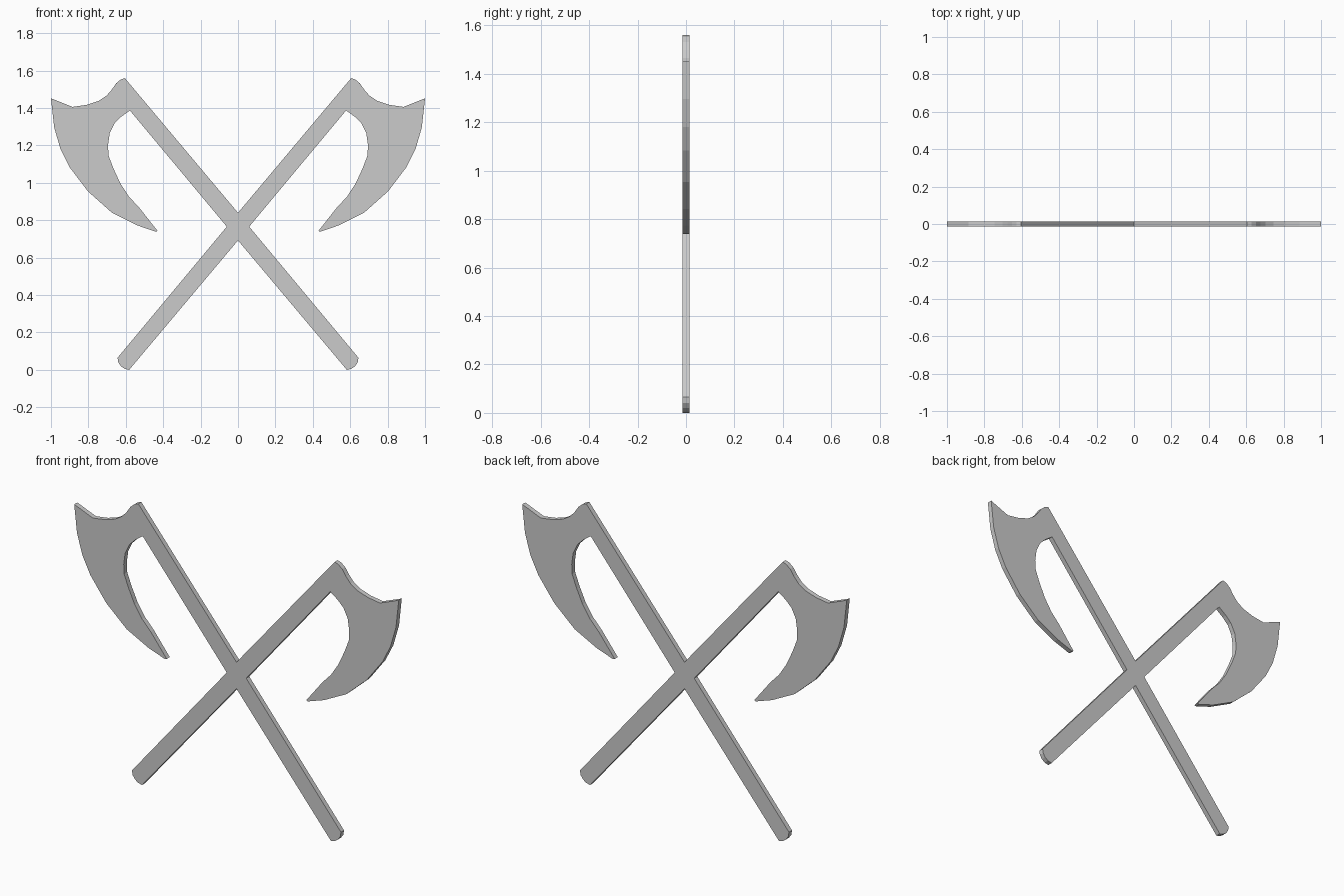
import bpy

if "Cube" in bpy.data.objects:
    bpy.data.objects.remove(bpy.data.objects["Cube"])

HALF_THICKNESS = 0.0135


def mirrored_slab(name, outline, open_edges):
    """Extrude a clockwise x-z outline along y and mirror it over x = 0.
    Edges in open_edges (seams) get no side wall."""
    n = len(outline)
    verts = [(x, -HALF_THICKNESS, z) for x, z in outline]
    verts += [(x, HALF_THICKNESS, z) for x, z in outline]
    faces = [list(reversed(range(n))), list(range(n, 2 * n))]
    for i in range(n):
        if i not in open_edges:
            j = (i + 1) % n
            faces.append([i, j, n + j, n + i])
    mesh = bpy.data.meshes.new(name)
    mesh.from_pydata(verts, [], faces)
    obj = bpy.data.objects.new(name, mesh)
    bpy.context.collection.objects.link(obj)
    mirror = obj.modifiers.new("mirror", 'MIRROR')
    mirror.use_axis[0] = True
    mirror.use_mirror_merge = True
    return obj


head_top, head_bottom = (0.605, 1.56), (0.578, 1.387)

# Right half of the crossed handles, with rounded butt end
handles = [
    (0, 0.84), head_top, head_bottom, (0.06, 0.766),
    (0.644, 0.065), (0.64, 0.04), (0.626, 0.02), (0.607, 0.006), (0.582, 0),
    (0, 0.692),
]
mirrored_slab("crossed_handles", handles, {1, len(handles) - 1})

# Bearded axe blade: poll and top edge, cutting edge, inner hollow
blade = [
    head_top, (0.628, 1.552), (0.652, 1.532), (0.675, 1.498), (0.703, 1.466),
    (0.745, 1.438), (0.81, 1.417), (0.885, 1.406), (1.0, 1.452),
    (0.983, 1.297), (0.949, 1.18), (0.9, 1.083), (0.802, 0.954),
    (0.676, 0.842), (0.54, 0.773), (0.44, 0.739), (0.43, 0.743),
    (0.53, 0.87), (0.582, 0.925), (0.628, 0.995), (0.665, 1.075), (0.692, 1.145),
    (0.695, 1.2), (0.686, 1.265), (0.66, 1.318), (0.625, 1.353),
    head_bottom,
]
mirrored_slab("axe_blades", blade, {len(blade) - 1})
